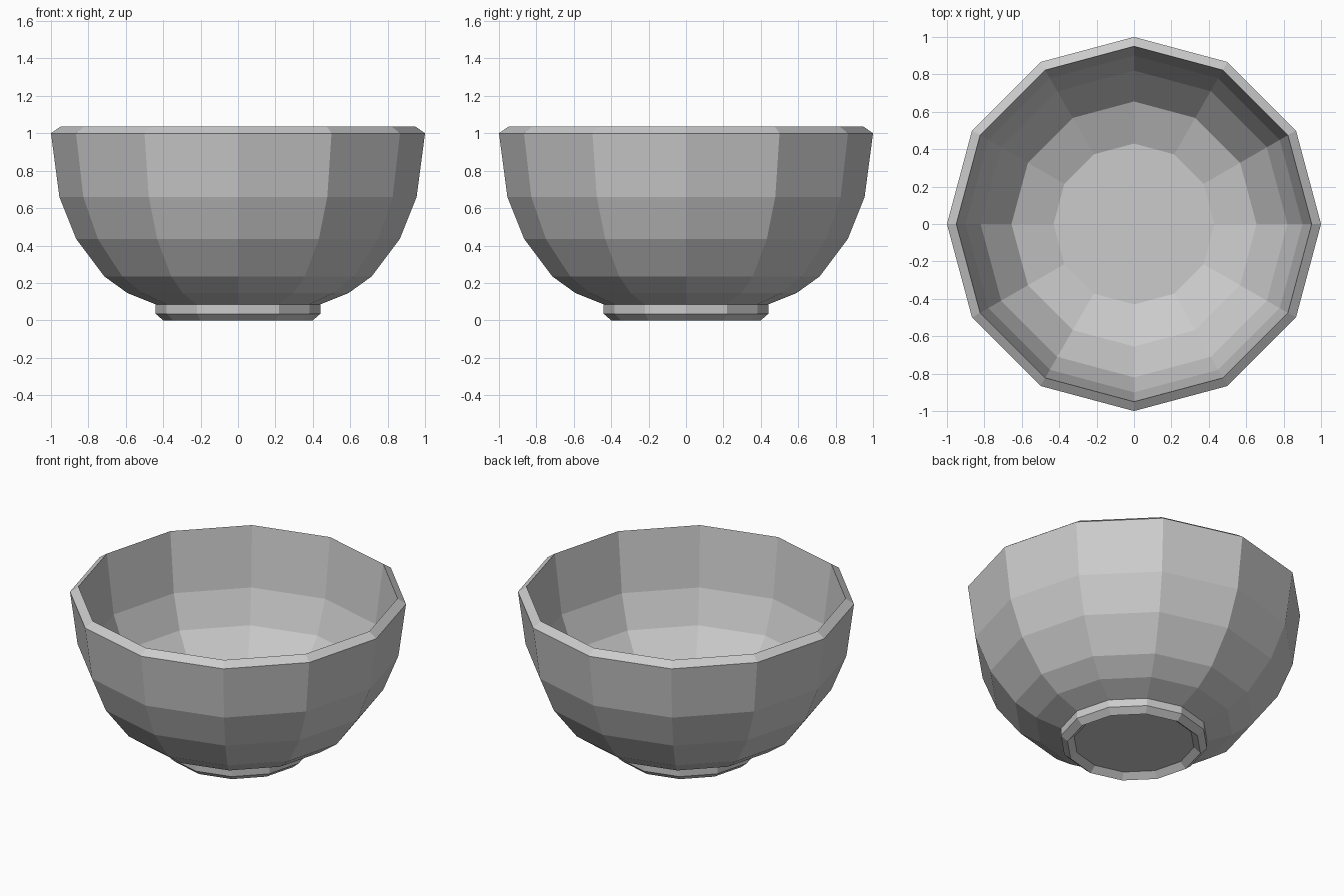
import bpy, bmesh
from math import cos, sin, tau

if "Cube" in bpy.data.objects:
    bpy.data.objects.remove(bpy.data.objects["Cube"])

SIDES = 12

# Profile (radius, height): recessed underside, foot, outer wall, rim, inner wall, floor
PROFILE = [
    (0.36, 0.035), (0.40, 0.0), (0.44, 0.035), (0.44, 0.085),
    (0.59, 0.145), (0.715, 0.235), (0.865, 0.435), (0.955, 0.66), (1.0, 1.0),
    (0.95, 1.035),
    (0.90, 0.65), (0.82, 0.44), (0.655, 0.235), (0.43, 0.145),
]


def lathe(name, profile, sides):
    bm = bmesh.new()
    rings = [[bm.verts.new((r * cos(tau * i / sides), r * sin(tau * i / sides), z))
              for i in range(sides)] for r, z in profile]
    for a, b in zip(rings, rings[1:]):
        for i in range(sides):
            j = (i + 1) % sides
            bm.faces.new((a[i], a[j], b[j], b[i]))
    # Close the underside and the inside floor
    bm.faces.new(rings[0])
    bm.faces.new(rings[-1])
    bmesh.ops.recalc_face_normals(bm, faces=bm.faces)
    mesh = bpy.data.meshes.new(name)
    bm.to_mesh(mesh)
    bm.free()
    obj = bpy.data.objects.new(name, mesh)
    bpy.context.collection.objects.link(obj)
    return obj


# Low-poly bowl with chamfered rim and foot ring
lathe("bowl", PROFILE, SIDES)
